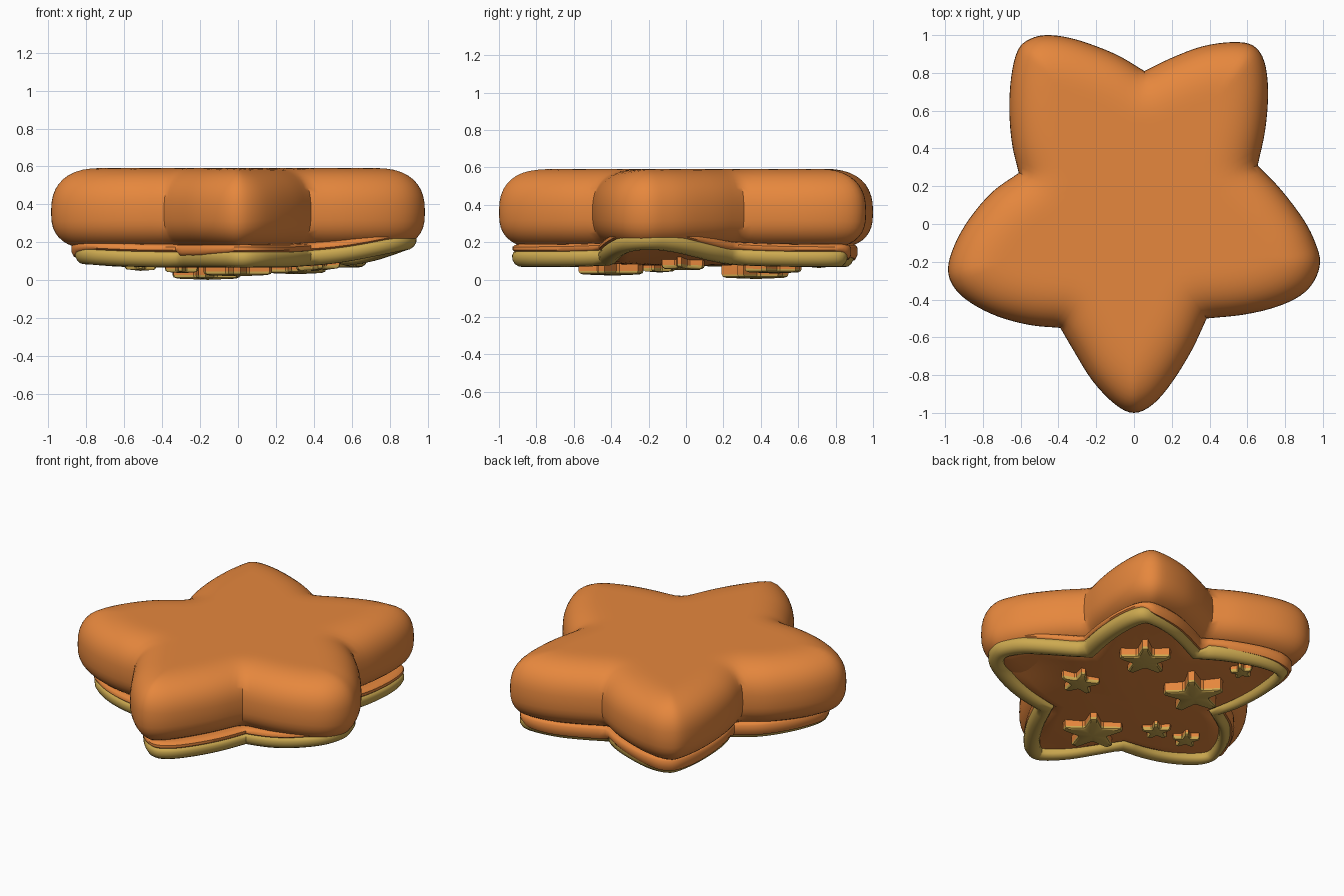
import bpy, bmesh, math
from mathutils import Vector
from mathutils.geometry import intersect_point_line

if "Cube" in bpy.data.objects:
    bpy.data.objects.remove(bpy.data.objects["Cube"])


def material(name, rgb):
    m = bpy.data.materials.new(name)
    m.diffuse_color = (*rgb, 1)
    m.use_nodes = True
    m.node_tree.nodes["Principled BSDF"].inputs["Base Color"].default_value = m.diffuse_color
    return m


ORANGE = material("warm orange", (0.79, 0.243, 0.047))
GOLD = material("gold", (0.61, 0.40, 0.08))

# Outline: five lobes, each running from notch to notch (clockwise from above)
LOBES = [
    [(.055, .81), (.2, .88), (.36, .94), (.52, .963), (.63, .945), (.69, .86), (.71, .7), (.695, .5), (.655, .31)],
    [(.655, .31), (.78, .18), (.9, .02), (.96, -.1), (.985, -.2), (.955, -.3), (.88, -.38), (.75, -.44), (.58, -.48), (.385, -.5)],
    [(.385, -.5), (.305, -.67), (.2, -.84), (.1, -.955), (0, -1), (-.1, -.955), (-.22, -.83), (-.32, -.67), (-.39, -.55)],
    [(-.39, -.55), (-.55, -.535), (-.72, -.49), (-.86, -.42), (-.95, -.34), (-.985, -.24), (-.95, -.11), (-.87, .03), (-.75, .17), (-.61, .27)],
    [(-.61, .27), (-.645, .42), (-.66, .6), (-.65, .78), (-.615, .92), (-.55, .98), (-.45, 1), (-.3, .975), (-.1, .9), (.055, .81)],
]


def smooth_lobe(pts, steps=4):
    p = [Vector(q) for q in pts]
    p = [2 * p[0] - p[1]] + p + [2 * p[-1] - p[-2]]
    out = []
    for i in range(1, len(p) - 2):
        a, b, c, d = p[i - 1:i + 3]
        for k in range(steps):
            t = k / steps
            out.append(0.5 * (2 * b + (c - a) * t + (2 * a - 5 * b + 4 * c - d) * t * t
                              + (3 * b - a - 3 * c + d) * t ** 3))
    return out


OUT = [q for lobe in LOBES for q in smooth_lobe(lobe)]
N = len(OUT)


def finish(bm, name, mats, angle=40):
    bmesh.ops.recalc_face_normals(bm, faces=bm.faces)
    me = bpy.data.meshes.new(name)
    bm.to_mesh(me)
    bm.free()
    for m in mats:
        me.materials.append(m)
    ob = bpy.data.objects.new(name, me)
    bpy.context.collection.objects.link(ob)
    bpy.ops.object.select_all(action='DESELECT')
    ob.select_set(True)
    bpy.context.view_layer.objects.active = ob
    bpy.ops.object.shade_smooth_by_angle(angle=math.radians(angle))
    return ob


def bridge(bm, r1, r2):
    n = len(r1)
    for i in range(n):
        j = (i + 1) % n
        bm.faces.new((r1[i], r1[j], r2[j], r2[i]))


def fan(bm, ring, co):
    c = bm.verts.new(co)
    for i in range(len(ring)):
        bm.faces.new((ring[i], ring[(i + 1) % len(ring)], c))


def edge_distance(p):
    best = 9
    near = sorted(range(N), key=lambda i: (OUT[i] - p).length_squared)[:3]
    for i in near:
        for a, b in ((OUT[i - 1], OUT[i]), (OUT[i], OUT[(i + 1) % N])):
            q, t = intersect_point_line(p, a, b)
            q = a + (b - a) * min(1, max(0, t))
            best = min(best, (q.xy - p).length)
    return best


# Upper cushion: height rises with distance from the outline
CENTER = Vector((0, 0.05))
MID, RAD = 0.36, 0.27
bm = bmesh.new()
edge = [bm.verts.new((p.x, p.y, MID)) for p in OUT]
layers = []
STEPS = 20
for k in range(1, STEPS):
    t = 1 - (k / STEPS) ** 2
    row = []
    for p in OUT:
        q = CENTER + (p - CENTER) * t
        row.append((q, min(edge_distance(q) / RAD, 1)))
    layers.append(row)
for h, e in ((0.232, 2.5), (-0.198, 2.7)):
    prev = edge
    for row in layers:
        ring = [bm.verts.new((q.x, q.y, MID + h * (1 - (1 - d) ** e) ** (1 / e))) for q, d in row]
        bridge(bm, prev, ring)
        prev = ring
    fan(bm, prev, (CENTER.x, CENTER.y, MID + h))
finish(bm, "upper_cushion", [ORANGE], 45)

# Lower tier outline, slightly smaller, with the right tip bent upward
LOW = [Vector((p.x * 0.925 + 0.03, p.y * 0.925 - 0.005)) for p in OUT]


def lift(x, y):
    r = 0.095 * math.exp(-((x - .95) ** 2 + (y + .2) ** 2) / 0.16)
    return r + 0.02 * math.exp(-((x + .9) ** 2 + (y + .2) ** 2) / 0.12)


def inward(i):
    a, b, c = LOW[i - 1], LOW[i], LOW[(i + 1) % N]
    t1, t2 = (b - a).normalized(), (c - b).normalized()
    n1, n2 = Vector((t1.y, -t1.x)), Vector((t2.y, -t2.x))
    return (n1 + n2) / max(0.9, 1 + n1.dot(n2))


NORM = [inward(i) for i in range(N)]


def low_ring(bm, d, z, tuck=0, drop=0):
    # tuck and drop act on the back left side, where the rim sits further under
    ring = []
    for p, n in zip(LOW, NORM):
        w = min(1, max(0, 0.7 * n.x - 0.7 * n.y + 0.2))
        q = p + n * (d + tuck * w)
        ring.append(bm.verts.new((q.x, q.y, z - drop * w + lift(q.x, q.y))))
    return ring


def band(name, profile, mat, closed):
    bm = bmesh.new()
    rings = [low_ring(bm, *p) for p in profile]
    for a, b in zip(rings, rings[1:]):
        bridge(bm, a, b)
    if closed:
        bridge(bm, rings[-1], rings[0])
    return finish(bm, name, [mat], 50)


band("base_layer", [(.09, .19), (.04, .19), (.015, .185), (.003, .175, 0, .005), (.003, .158, 0, .03),
                    (.015, .148, 0, .045), (.05, .14, 0, .035)], ORANGE, False)
band("gold_rim", [(.03, .155, .02), (.008, .147, .02), (0, .13, .025), (.002, .105, .025), (.015, .083, .025),
                  (.035, .07, .02), (.06, .067, .01), (.085, .075), (.095, .09), (.1, .125)], GOLD, True)

# Underside panel, sunk in the lobes and bulging in the middle
bm = bmesh.new()
prev = low_ring(bm, .08, .118)
start = [v.co.copy() for v in prev]
for t in (.92, .83, .74, .65, .5, .3):
    ring = []
    for c in start:
        x, y = c.x * t, c.y * t
        z = .072 + .045 * min(1, math.hypot(x, y) / .8) ** 2
        ring.append(bm.verts.new((x, y, z + lift(x, y))))
    bridge(bm, prev, ring)
    prev = ring
fan(bm, prev, (0, 0, .072))
finish(bm, "underside_panel", [ORANGE])

# Small stars on the underside: x, y, radius, lowest z, turn
STARS = [(.31, .475, .16, .035, 50), (.42, -.01, .12, .045, 60), (-.16, .375, .185, .006, 45),
         (.0, -.39, .185, .024, 52), (-.295, -.14, .09, .04, 48),
         (-.515, -.125, .085, .05, 55), (-.257, .71, .07, .065, 40)]
for k, (x, y, r, z, turn) in enumerate(STARS):
    bm = bmesh.new()
    rings = []
    for s, h in ((1, .11), (1, z + .022), (.97, z + .01), (.86, z + .003)):
        ring = []
        for i in range(20):
            # tips and notches are each blunted by a point pair
            a = math.radians(turn) + math.pi * (i // 2 + (0.16 if i % 2 else -0.16)) / 5
            q = r * s * (1 if (i // 2) % 2 == 0 else .52)
            px, py = x + q * math.cos(a), y + q * math.sin(a)
            ring.append(bm.verts.new((px, py, h + lift(px, py) * .6)))
        rings.append(ring)
    for a, b in zip(rings, rings[1:]):
        bridge(bm, a, b)
    fan(bm, rings[-1], (x, y, z - .003 + lift(x, y) * .6))
    for i, f in enumerate(bm.faces):
        f.material_index = 0 if i < 20 else 1
    finish(bm, f"small_star_{k + 1}", [ORANGE, GOLD], 30)
